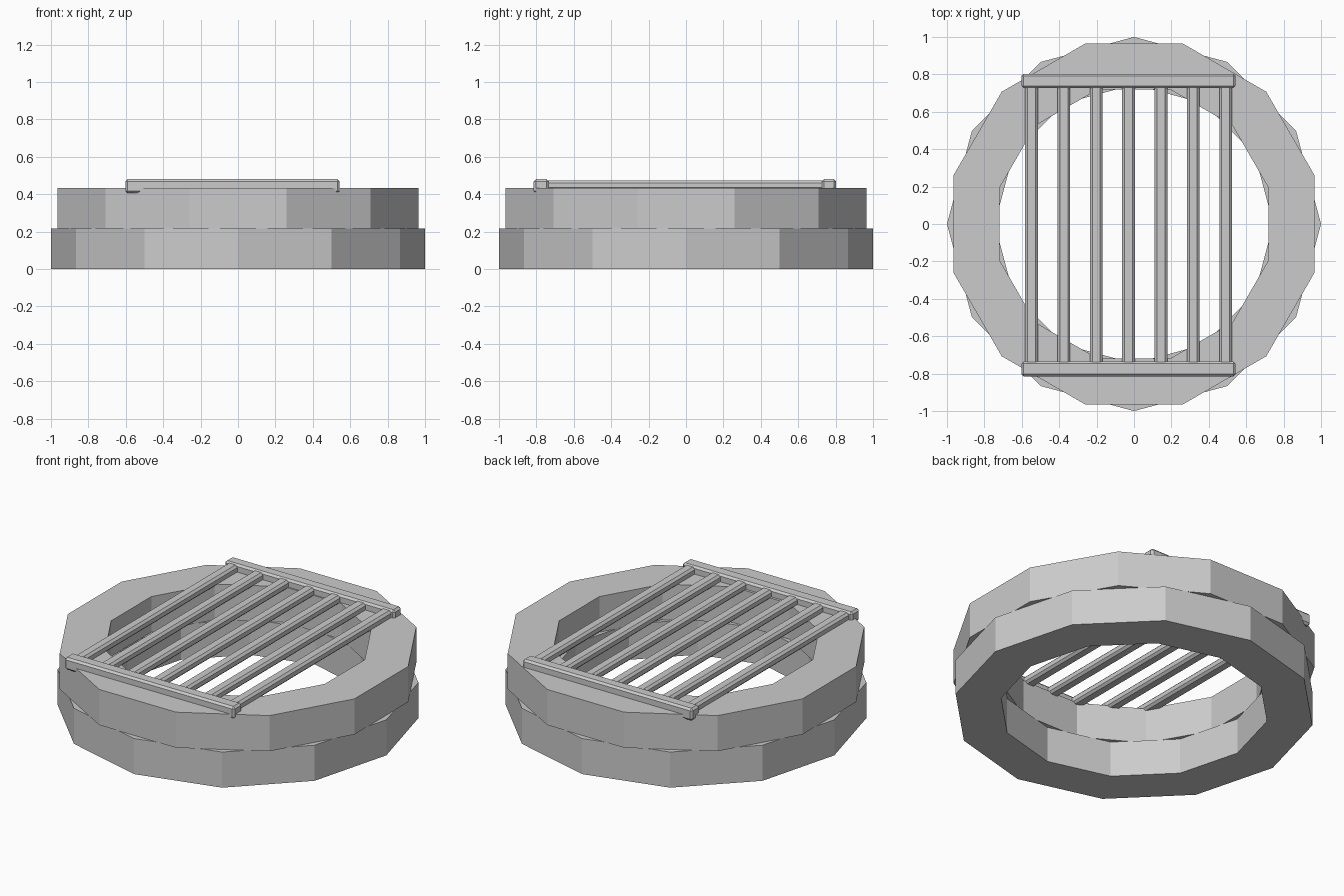
import bpy, bmesh
from math import cos, sin, pi, radians

if "Cube" in bpy.data.objects:
    bpy.data.objects.remove(bpy.data.objects["Cube"])


def make_object(name, bm):
    bmesh.ops.recalc_face_normals(bm, faces=bm.faces)
    mesh = bpy.data.meshes.new(name)
    bm.to_mesh(mesh)
    bm.free()
    obj = bpy.data.objects.new(name, mesh)
    bpy.context.collection.objects.link(obj)
    return obj


def ring(name, outer, inner, z0, z1, turn, sides=12):
    """Faceted ring swept from a rectangular section."""
    bm = bmesh.new()
    section = [(outer, z0), (outer, z1), (inner, z1), (inner, z0)]
    loops = []
    for i in range(sides):
        a = turn + 2 * pi * i / sides
        loops.append([bm.verts.new((r * cos(a), r * sin(a), z)) for r, z in section])
    for i in range(sides):
        a, b = loops[i], loops[(i + 1) % sides]
        for j in range(4):
            k = (j + 1) % 4
            bm.faces.new((a[j], b[j], b[k], a[k]))
    return make_object(name, bm)


def bar(name, low, high, bevel):
    """Box between two corners with chamfered edges."""
    bm = bmesh.new()
    bmesh.ops.create_cube(bm, size=1)
    for v in bm.verts:
        v.co = [(l + h) / 2 + c * (h - l) for l, h, c in zip(low, high, v.co)]
    bmesh.ops.bevel(bm, geom=bm.edges[:], offset=bevel, segments=1,
                    affect='EDGES', profile=0.5)
    return make_object(name, bm)


# stacked stone rings, the upper one turned by half a side
ring("lower_ring", 1.0, 0.745, 0.0, 0.217, 0)
ring("upper_ring", 1.0, 0.745, 0.217, 0.434, radians(15))

# grill end rails
bar("front_rail", (-0.602, -0.815, 0.405), (0.543, -0.735, 0.48), 0.012)
bar("back_rail", (-0.602, 0.727, 0.405), (0.543, 0.803, 0.48), 0.012)

# grill bars
for i in range(7):
    x = -0.548 + i * 0.173
    bar(f"grill_bar_{i + 1}", (x - 0.034, -0.75, 0.422), (x + 0.034, 0.742, 0.474), 0.013)
